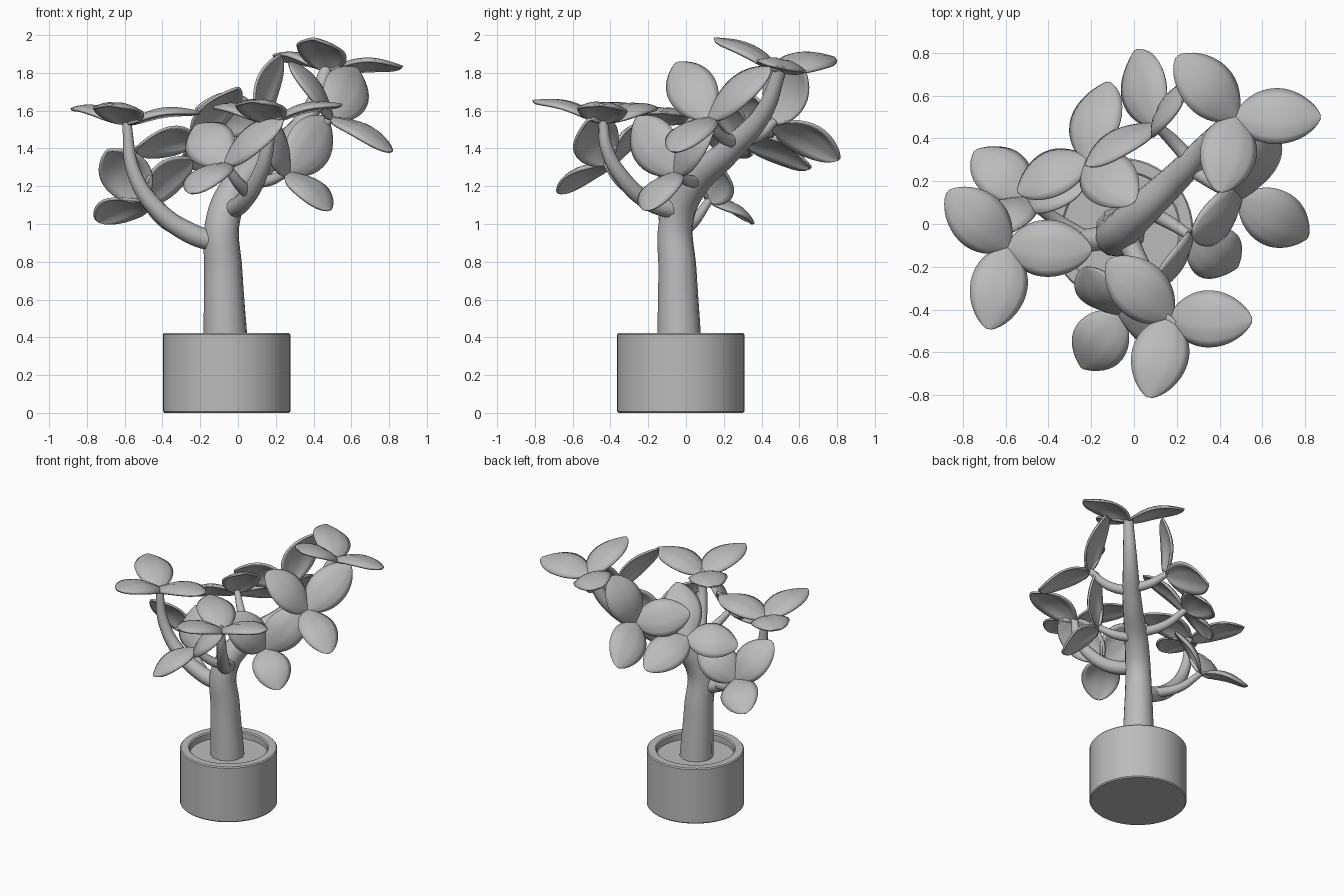
import bpy, bmesh, math
from mathutils import Vector

cube = bpy.data.objects.get("Cube")
if cube:
    bpy.data.objects.remove(cube, do_unlink=True)

grey = bpy.data.materials.new("plain_grey")
grey.use_nodes = True
grey.diffuse_color = (0.5, 0.5, 0.5, 1)
grey.node_tree.nodes["Principled BSDF"].inputs["Base Color"].default_value = grey.diffuse_color


def add(name, data):
    obj = bpy.data.objects.new(name, data)
    bpy.context.collection.objects.link(obj)
    data.materials.append(grey)
    return obj


# Round pot with a raised rim and soil, spun from one profile
def make_pot():
    profile = [(0, 0), (.33, 0), (.337, .008), (.337, .415), (.33, .423),
               (.278, .423), (.27, .415), (.27, .37), (0, .37)]
    bm = bmesh.new()
    verts = [bm.verts.new((r, 0, z)) for r, z in profile]
    edges = [bm.edges.new(pair) for pair in zip(verts, verts[1:])]
    bmesh.ops.spin(bm, geom=verts + edges, axis=(0, 0, 1), cent=(0, 0, 0),
                   angle=math.tau, steps=48, use_merge=True)
    bmesh.ops.remove_doubles(bm, verts=bm.verts, dist=1e-4)
    bmesh.ops.recalc_face_normals(bm, faces=bm.faces)
    mesh = bpy.data.meshes.new("pot")
    bm.to_mesh(mesh)
    bm.free()
    pot = add("pot", mesh)
    pot.location = (-.06, -.028, 0)
    bpy.ops.object.select_all(action='DESELECT')
    pot.select_set(True)
    bpy.context.view_layer.objects.active = pot
    bpy.ops.object.shade_smooth_by_angle(angle=math.radians(35))


# Tapered round limb through a few points, each with its own radius
def limb(name, points, radii):
    curve = bpy.data.curves.new(name, 'CURVE')
    curve.dimensions = '3D'
    curve.bevel_depth = 1
    curve.bevel_resolution = 4
    curve.use_fill_caps = True
    spline = curve.splines.new('BEZIER')
    spline.resolution_u = 8
    spline.bezier_points.add(len(points) - 1)
    for p, co, r in zip(spline.bezier_points, points, radii):
        p.co, p.radius = co, r
        p.handle_left_type = p.handle_right_type = 'AUTO'
    add(name, curve)


# Arched oval leaf: broad shoulders, narrower tip, creased midrib
def leaf(name, base, tip, normal, half_width=.13, rows=18, cols=8):
    along = tip - base
    side = normal.cross(along).normalized()
    up = along.cross(side).normalized()
    bm = bmesh.new()
    grid = []
    for i in range(rows + 1):
        t = .5 - .498 * math.cos(math.pi * i / rows)
        width = half_width * t ** .66 * (1 - t) ** .7 / .387
        arch = .05 * math.sin(math.pi * t)
        row = []
        for j in range(cols + 1):
            s = 2 * j / cols - 1
            lift = arch - .035 * s * s * width / half_width
            if j == cols // 2:
                lift -= .12 * arch
            row.append(bm.verts.new(base + along * t + side * width * s + up * lift))
        grid.append(row)
    for a, b in zip(grid, grid[1:]):
        for j in range(cols):
            bm.faces.new((a[j], b[j], b[j + 1], a[j + 1])).smooth = True
    bmesh.ops.recalc_face_normals(bm, faces=bm.faces)
    mesh = bpy.data.meshes.new(name)
    bm.to_mesh(mesh)
    bm.free()
    solid = add(name, mesh).modifiers.new("thickness", 'SOLIDIFY')
    solid.thickness = .015
    solid.offset = 0


# Three leaves around the end of a twig
def cluster(name, centre, tips):
    c = Vector(centre)
    a, b, d = [Vector(t) for t in tips]
    normal = (b - a).cross(d - a).normalized()
    if normal.z < 0:
        normal.negate()
    for i, tip in enumerate((a, b, d)):
        leaf(f"{name}_leaf_{i + 1}", c, tip, normal)


make_pot()

# Trunk and the two main branches
limb("trunk", [(-.065, -.035, .36), (-.078, -.045, .75), (-.08, -.05, 1.02),
               (0, .03, 1.2), (.21, .23, 1.39), (.38, .41, 1.59), (.47, .5, 1.82)],
     [.118, .102, .091, .085, .068, .05, .034])
limb("right_branch", [(-.1, -.06, .9), (-.25, -.08, .95), (-.42, -.1, 1.07),
                      (-.55, -.11, 1.27), (-.59, -.11, 1.54)],
     [.055, .055, .048, .038, .024])
limb("front_branch", [(-.04, -.05, 1.07), (.03, -.2, 1.12), (.11, -.34, 1.25),
                      (.155, -.42, 1.4), (.17, -.44, 1.55)],
     [.05, .048, .042, .034, .024])

# Twigs: start, middle, end at the leaf base
twigs = {
    "right_twig": [(-.22, -.07, .94), (-.38, .03, 1), (-.5, .12, 1.12)],
    "front_twig": [(.06, -.25, 1.16), (.0, -.34, 1.22), (-.07, -.42, 1.32)],
    "lower_left_twig": [(.04, .07, 1.23), (.16, .01, 1.23), (.27, -.06, 1.28)],
    "upper_left_twig": [(.25, .27, 1.43), (.39, .18, 1.47), (.5, .12, 1.57)],
    "lower_back_twig": [(.05, .09, 1.25), (-.1, .2, 1.32), (-.22, .3, 1.45)],
    "upper_back_twig": [(.27, .29, 1.44), (.18, .39, 1.47), (.1, .465, 1.54)],
}
for name, path in twigs.items():
    limb(name, path, [.036, .031, .022])

# Leaf clusters: base and three tips
cluster("crown", (.475, .5, 1.81),
        [(.4, .15, 1.98), (.87, .5, 1.83), (.2, .78, 1.88)])
cluster("right_top", (-.59, -.11, 1.53),
        [(-.87, .15, 1.61), (-.2, -.12, 1.59), (-.68, -.49, 1.63)])
cluster("front_top", (.17, -.44, 1.54),
        [(.07, -.81, 1.65), (.55, -.45, 1.63), (-.12, -.17, 1.62)])
cluster("upper_left", (.5, .12, 1.56),
        [(.81, -.06, 1.38), (.63, .45, 1.82), (.27, -.05, 1.85)])
cluster("upper_back", (.1, .465, 1.53),
        [(.01, .81, 1.34), (.23, .58, 1.89), (-.22, .27, 1.61)])
cluster("lower_back", (-.22, .3, 1.44),
        [(-.12, .66, 1.3), (-.54, .15, 1.4), (0, .1, 1.72)])
cluster("right_low", (-.5, .12, 1.12),
        [(-.74, .34, 1.01), (-.69, -.06, 1.39), (-.24, .16, 1.34)])
cluster("front_low", (-.07, -.42, 1.32),
        [(-.24, -.67, 1.16), (-.22, -.2, 1.52), (.24, -.52, 1.55)])
cluster("lower_left", (.27, -.06, 1.27),
        [(.48, -.2, 1.07), (.47, .15, 1.56), (.1, -.26, 1.56)])
